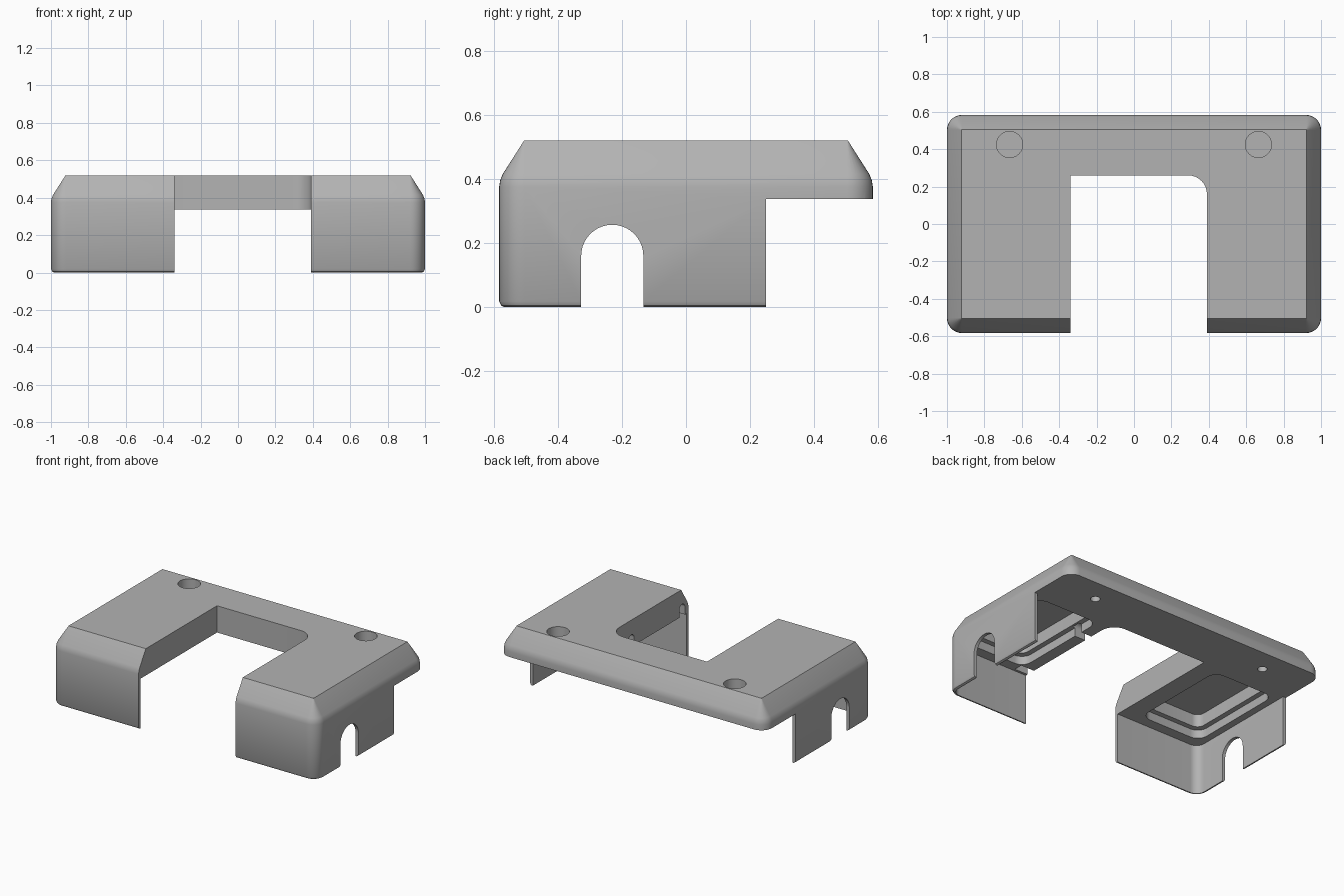
import bpy, bmesh, math
from mathutils import Vector

if "Cube" in bpy.data.objects:
    bpy.data.objects.remove(bpy.data.objects["Cube"])

grey = bpy.data.materials.new("plain grey")
grey.use_nodes = True
COLOUR = (0.45, 0.45, 0.45, 1)
grey.diffuse_color = COLOUR
grey.node_tree.nodes["Principled BSDF"].inputs["Base Color"].default_value = COLOUR


def outline(x0, x1, y0, y1, radii, steps=8):
    """Rounded rectangle, radii in order: back left, back right, front right, front left."""
    corners = [(x1, y1, -1, -1), (x0, y1, 1, -1), (x0, y0, 1, 1), (x1, y0, -1, 1)]
    pts = []
    for i, ((x, y, sx, sy), r) in enumerate(zip(corners, radii)):
        if r == 0:
            pts.append((x, y))
            continue
        for s in range(steps + 1):
            a = math.pi / 2 * (i + s / steps)
            pts.append((x + sx * r + r * math.cos(a), y + sy * r + r * math.sin(a)))
    return pts


def loft(name, rings):
    """Closed solid through rings of equal point count."""
    bm = bmesh.new()
    loops = [[bm.verts.new(p) for p in ring] for ring in rings]
    n = len(loops[0])
    for a, b in zip(loops, loops[1:]):
        for i in range(n):
            j = (i + 1) % n
            bm.faces.new((a[i], a[j], b[j], b[i]))
    bm.faces.new(loops[0][::-1])
    bm.faces.new(loops[-1])
    bmesh.ops.recalc_face_normals(bm, faces=bm.faces)
    mesh = bpy.data.meshes.new(name)
    bm.to_mesh(mesh)
    bm.free()
    mesh.materials.append(grey)
    ob = bpy.data.objects.new(name, mesh)
    bpy.context.collection.objects.link(ob)
    return ob


def prism(name, pts, z0, z1):
    return loft(name, [[(x, y, z) for x, y in pts] for z in (z0, z1)])


def x_prism(name, pts, x0, x1):
    return loft(name, [[(x, y, z) for y, z in pts] for x in (x0, x1)])


def disc(x, y, r, n=40):
    return [(x + r * math.cos(2 * math.pi * i / n), y + r * math.sin(2 * math.pi * i / n))
            for i in range(n)]


def arch(y, r, spring, base):
    top = [(y + r * math.cos(math.pi * i / 20), spring + r * math.sin(math.pi * i / 20))
           for i in range(21)]
    return [(y + r, base)] + top + [(y - r, base)]


def cut(target, cutter):
    cutter.hide_render = True
    mod = target.modifiers.new("cut", "BOOLEAN")
    mod.operation = "DIFFERENCE"
    mod.solver = "EXACT"
    mod.object = cutter
    bpy.context.view_layer.objects.active = target
    bpy.ops.object.modifier_apply(modifier=mod.name)
    bpy.data.objects.remove(cutter)


# Outer body: rounded walls, eased lower edge, sloped upper edge
W, D, H, R, PLATE = 1.0, 0.583, 0.52, 0.08, 0.338
profile = [(0, 0.016), (0.005, 0.007), (0.018, 0), (0.375, 0), (0.395, 0.003),
           (0.415, 0.011), (H, 0.078)]
cover = loft("cover", [[(x, y, z) for x, y in
                        outline(-W + d, W - d, -D + d, D - d, [R - d] * 4)]
                       for z, d in profile])

# Hollow underside behind the thin front and side walls, open at the back
T = 0.022
cut(cover, prism("cavity", outline(-W + T, W - T, -D + T, 0.9, [0, 0, R - T, R - T]), -0.2, PLATE))
cut(cover, prism("rear_opening", outline(-1.2, 1.2, 0.25, 0.95, [0] * 4), -0.2, PLATE))

# Front slot with one rounded inner corner
cut(cover, prism("slot", outline(-0.34, 0.39, -0.8, 0.26, [0.1, 0, 0, 0]), -0.3, 0.8))

# Arched cable openings through both side walls
cut(cover, x_prism("cable_arch", arch(-0.23, 0.097, 0.16, -0.2), -1.2, 1.2))

# Per side: stepped pocket under the plate, screw recess and pilot hole
for s in (-1, 1):
    lo, hi = sorted((s * 0.47, s * 0.93))
    cut(cover, prism("pocket", outline(lo, hi, -0.49, 0.21, [0.07] * 4), 0.2, 0.395))
    cut(cover, prism("pocket_step", outline(lo + .035, hi - .035, -0.455, 0.175, [0.05] * 4),
                     0.3, 0.48))
    cut(cover, prism("screw_recess", disc(s * 0.665, 0.425, 0.07), 0.42, 0.7))
    cut(cover, prism("pilot_hole", disc(s * 0.665, 0.425, 0.03, 24), 0.2, 0.39))

# Small notches along the left inner edge
for y in (-0.515, 0.03):
    cut(cover, x_prism("notch", arch(y, 0.03, 0.39, 0.3), 0.35, 0.49))

bpy.ops.object.select_all(action="DESELECT")
cover.select_set(True)
bpy.context.view_layer.objects.active = cover
bpy.ops.object.shade_smooth_by_angle(angle=math.radians(30))
